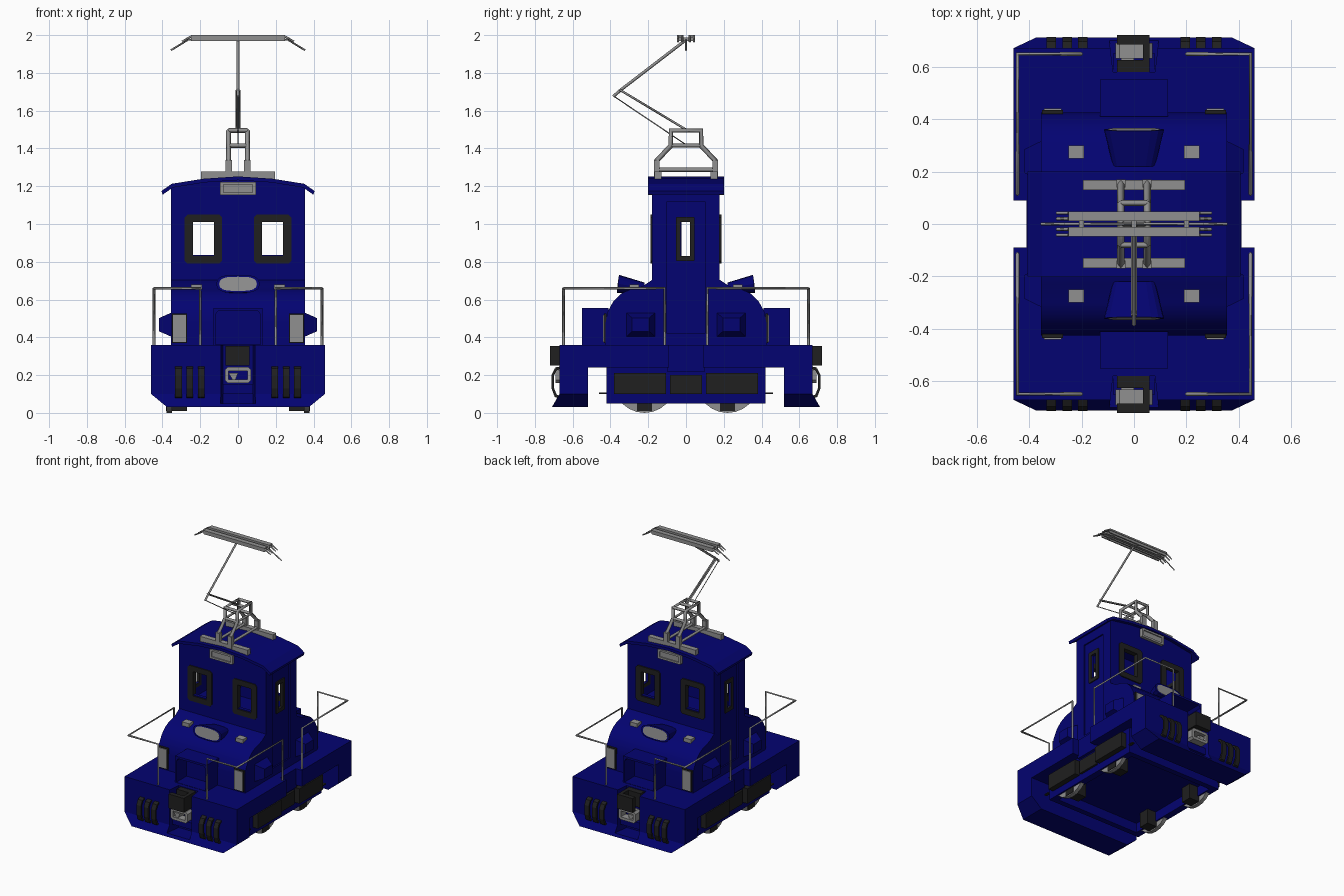
import bpy, bmesh, math

if "Cube" in bpy.data.objects:
    bpy.data.objects.remove(bpy.data.objects["Cube"])


def material(name, c):
    m = bpy.data.materials.new(name)
    m.diffuse_color = (*c, 1)
    m.use_nodes = True
    m.node_tree.nodes["Principled BSDF"].inputs["Base Color"].default_value = m.diffuse_color
    return m


BLUE = material("navy blue paint", (0.001, 0.001, 0.165))
DARK = material("black rubber", (0.014, 0.014, 0.014))
GREY = material("grey metal", (0.28, 0.28, 0.28))


# ---------- helpers ----------
def loft(name, rings, mat, smooth=False):
    """Solid through rings of 3D points with the same point count."""
    bm = bmesh.new()
    rs = [[bm.verts.new(p) for p in r] for r in rings]
    n = len(rs[0])
    for a, b in zip(rs, rs[1:]):
        for i in range(n):
            j = (i + 1) % n
            bm.faces.new((a[i], a[j], b[j], b[i]))
    bm.faces.new(rs[0])
    bm.faces.new(rs[-1])
    bmesh.ops.recalc_face_normals(bm, faces=bm.faces)
    me = bpy.data.meshes.new(name)
    bm.to_mesh(me)
    bm.free()
    me.materials.append(mat)
    ob = bpy.data.objects.new(name, me)
    bpy.context.collection.objects.link(ob)
    if smooth:
        pick(ob)
        bpy.ops.object.shade_smooth_by_angle(angle=math.radians(35))
    return ob


def pick(ob):
    bpy.ops.object.select_all(action='DESELECT')
    ob.select_set(True)
    bpy.context.view_layer.objects.active = ob


def prism(name, pts, axis, a, b, mat, smooth=False):
    """2D profile extruded along x, y or z from a to b."""
    put = {'x': lambda p, t: (t, p[0], p[1]), 'y': lambda p, t: (p[0], t, p[1]),
           'z': lambda p, t: (p[0], p[1], t)}[axis]
    return loft(name, [[put(p, t) for p in pts] for t in (a, b)], mat, smooth)


def rect(cx, cy, w, h):
    return [(cx - w, cy - h), (cx + w, cy - h), (cx + w, cy + h), (cx - w, cy + h)]


def box(name, x0, x1, y0, y1, z0, z1, mat):
    return prism(name, [(x0, y0), (x1, y0), (x1, y1), (x0, y1)], 'z', z0, z1, mat)


def cut(ob, cutter):
    cutter.hide_render = True
    m = ob.modifiers.new("cut", 'BOOLEAN')
    m.operation = 'DIFFERENCE'
    m.solver = 'EXACT'
    m.object = cutter
    pick(ob)
    bpy.ops.object.modifier_apply(modifier="cut")
    bpy.data.objects.remove(cutter)


def rod(name, pts, r, mat):
    """Square-section bar along a polyline."""
    cu = bpy.data.curves.new(name, 'CURVE')
    cu.dimensions = '3D'
    sp = cu.splines.new('POLY')
    sp.points.add(len(pts) - 1)
    for p, q in zip(sp.points, pts):
        p.co = (*q, 1)
    cu.bevel_depth = r
    cu.bevel_resolution = 0
    cu.use_fill_caps = True
    cu.materials.append(mat)
    ob = bpy.data.objects.new(name, cu)
    bpy.context.collection.objects.link(ob)
    pick(ob)
    bpy.ops.object.convert(target='MESH')


def frame(name, axis, cx, cz, w, h, iw, ih, a, b, mat, c=0.015):
    """Rectangular ring with clipped corners."""
    out = [(cx - w + c, cz - h), (cx + w - c, cz - h), (cx + w, cz - h + c), (cx + w, cz + h - c),
           (cx + w - c, cz + h), (cx - w + c, cz + h), (cx - w, cz + h - c), (cx - w, cz - h + c)]
    ob = prism(name, out, axis, a, b, mat)
    cut(ob, prism("cutter", rect(cx, cz, iw, ih), axis, min(a, b) - .1, max(a, b) + .1, mat))


# ---------- underframe (open below), wheels, side boxes ----------
under = box("underframe", -.39, .39, -.42, .42, .05, .25, BLUE)
cut(under, box("cutter", -.34, .34, -.38, .38, -.1, .12, BLUE))
box("deck_middle", -.41, .41, -.1, .1, .22, .36, BLUE)
for sx in (1, -1):
    box("middle_side_box", sx * .38, sx * .405, -.085, .085, .1, .2, DARK)
    for sy in (1, -1):
        box("side_box", sx * .38, sx * .43, sy * .105, sy * .38, .1, .21, DARK)
        box("step_pin", sx * .38, sx * .4, sy * .42, sy * .46, .1, .107, DARK)
        wheel = [(sy * .22 + .165 * math.cos(t * math.pi / 12), .165 + .165 * math.sin(t * math.pi / 12))
                 for t in range(24)]
        prism("wheel", wheel, 'x', sx * .35, sx * .378, GREY)
        box("axle_box", sx * .27, sx * .382, sy * .18, sy * .26, .01, .13, DARK)

# ---------- cab with see-through windows ----------
cab = prism("cab", [(-.355, .3), (.355, .3), (.355, 1.2), (.15, 1.235), (-.15, 1.235), (-.355, 1.2)],
            'y', -.18, .178, BLUE)
cut(cab, box("cutter", -.33, .33, -.155, .153, .74, 1.19, BLUE))
for sx in (1, -1):
    cut(cab, box("cutter", sx * .345, sx * .4, -.1, .1, .42, 1.12, BLUE))
    cut(cab, box("cutter", sx * .125, sx * .24, -.3, .3, .835, 1.015, BLUE))
cut(cab, box("cutter", -.5, .5, -.025, .025, .83, 1.01, BLUE))
for sx in (1, -1):
    frame("side_window_frame", 'x', -.004, .92, .048, .117, .025, .09, sx * .328, sx * .353, DARK, .003)
    for sy in (1, -1):
        frame("end_window_frame", 'y', sx * .183, .92, .099, .13, .056, .09, sy * .15, sy * .187, DARK)

# arched roof
arch = [(-.405, 1.175), (-.35, 1.213), (-.18, 1.24), (0, 1.252), (.18, 1.24), (.35, 1.213), (.405, 1.175)]
prism("roof", arch + [(x * .985, z - .02) for x, z in reversed(arch)], 'y', -.2, .2, BLUE)

for sy in (1, -1):
    def fl(v):
        return sy * v
    # end block with flared lower edge and coupler notch
    rings = [[(-x, fl(y), z), (x, fl(y), z), (x, fl(.52), z), (-x, fl(.52), z)]
             for x, y, z in ((.375, .71, .03), (.46, .67, .1), (.46, .67, .36))]
    block = loft("end_block", rings, BLUE)
    cut(block, prism("cutter", [(-.08, fl(.58)), (.08, fl(.58)), (.105, fl(.8)), (-.105, fl(.8))],
                     'z', .05, .5, BLUE))
    box("deck", -.46, .46, fl(.09), fl(.53), .24, .36, BLUE)

    # coupler: C-shaped head, link and hook
    head = box("coupler_head", -.065, .06, fl(.58), fl(.72), .25, .355, DARK)
    cut(head, box("cutter", -.1, .035, fl(.625), fl(.685), .2, .4, DARK))
    frame("coupler_link", 'y', 0, .2, .07, .042, .05, .022, fl(.63), fl(.69), GREY)
    prism("coupler_hook", [(-.05, .21), (0, .21), (-.02, .16)], 'y', fl(.6), fl(.68), GREY)
    box("coupler_plate", -.08, .08, fl(.57), fl(.65), .1, .15, BLUE)

    # hood with rounded shoulder, and an open-fronted box before it
    hood = [(.1, .3), (.425, .3), (.425, .48), (.415, .535), (.385, .59), (.345, .63),
            (.3, .652), (.23, .67), (.178, .705), (.1, .705)]
    prism("hood", [(fl(y), z) for y, z in hood], 'x', -.355, .355, BLUE, True)
    hood_box = box("hood_box", -.13, .13, fl(.41), fl(.55), .35, .555, BLUE)
    cut(hood_box, prism("cutter", [(-.12, .362), (.12, .362), (.12, .52), (.105, .54), (-.105, .54), (-.12, .52)],
                        'y', fl(.43), fl(.6), BLUE))

    # central headlamp: oval horn and lens
    def oval(w, h, y, z, tilt):
        return [(w * math.copysign(abs(math.cos(a)) ** .6, math.cos(a)),
                 fl(y - tilt * math.sin(a)), z + h * math.copysign(abs(math.sin(a)) ** .8, math.sin(a)))
                for a in (k * math.pi / 8 for k in range(16))]
    loft("headlamp_housing", [oval(.08, .03, .22, .66, 0), oval(.115, .048, .36, .683, .005)], BLUE)
    loft("headlamp_lens", [oval(.1, .038, .355, .683, .005), oval(.1, .038, .3615, .683, .005)], GREY)

    # roof lamp and roof bar
    frame("roof_lamp_frame", 'y', 0, 1.188, .095, .034, .078, .02, fl(.17), fl(.2), GREY, .004)
    box("roof_lamp_lens", -.08, .08, fl(.17), fl(.192), 1.165, 1.21, GREY)
    box("roof_bar", -.195, .195, fl(.13), fl(.168), 1.235, 1.277, GREY)

    for sx in (1, -1):
        # low lamps, hood-top lamps, tapered side vents
        box("lamp_rim", sx * .27, sx * .35, fl(.42), fl(.435), .37, .525, DARK)
        box("lamp_lens", sx * .276, sx * .344, fl(.42), fl(.44), .376, .519, GREY)
        box("hood_top_lamp", sx * .19, sx * .25, fl(.25), fl(.3), .64, .68, GREY)
        loft("side_vent", [[(sx * x, fl(.24) + a, .467 + b) for a, b in rect(0, 0, w, h)]
                           for x, w, h in ((.35, .078, .065), (.418, .045, .035))], BLUE)
        # curved bumper bars, hollow behind
        for x in (.195, .255, .315):
            bow = [(.66, .07), (.695, .085), (.712, .13), (.712, .2), (.695, .235), (.66, .25),
                   (.66, .238), (.685, .225), (.699, .197), (.699, .133), (.685, .097), (.66, .083)]
            prism("bumper_bar", [(fl(y), z) for y, z in bow], 'x', sx * (x - .018), sx * (x + .018), DARK)
        # corner handrail
        rod("handrail", [(sx * .2, fl(.648), .35), (sx * .2, fl(.648), .66), (sx * .444, fl(.648), .66),
                         (sx * .444, fl(.113), .66), (sx * .444, fl(.113), .35)], .0075, GREY)

# ---------- pantograph ----------
for sx in (1, -1):
    x = sx * .05
    half = [(.155, 1.25), (.155, 1.335), (.08, 1.415), (.08, 1.495)]
    rod("pantograph_side_frame", [(x, -y, z) for y, z in half] + [(x, y, z) for y, z in reversed(half)],
        .014, GREY)
    rod("pantograph_mid_rail", [(x, -.08, 1.415), (x, .08, 1.415)], .01, GREY)
    rod("pantograph_low_rail", [(x, -.155, 1.287), (x, .155, 1.287)], .012, GREY)
    for y in (-.155, .155):
        box("pantograph_foot", x - .017, x + .017, y - .015, y + .015, 1.25, 1.34, GREY)
for y in (-.08, .08):
    for z in (1.415, 1.495):
        rod("pantograph_cross_bar", [(-.05, y, z), (.05, y, z)], .012, GREY)
rod("pantograph_pivot", [(-.05, 0, 1.495), (.05, 0, 1.495)], .012, GREY)
for x in (-.006, .006):
    rod("lower_arm", [(x, 0, 1.5), (x, -.35, 1.71)], .006, GREY)
rod("lower_link", [(0, 0, 1.42), (0, -.38, 1.675)], .003, GREY)
rod("upper_arm", [(0, -.385, 1.675), (0, -.345, 1.71), (0, 0, 1.975)], .008, GREY)
for sy in (1, -1):
    box("contact_strip", -.25, .25, sy * .012, sy * .048, 1.988, 2.0, GREY)
    for y in (.016, .04):
        box("strip_rib", -.25, .25, sy * y - .004, sy * y + .004, 1.97, 1.99, GREY)
    for sx in (1, -1):
        for y in (.02, .042):
            rod("strip_end", [(sx * .25, sy * y, 1.992), (sx * .295, sy * y, 1.965)], .006, GREY)
for x in (-.2, 0, .2):
    box("strip_bridge", x - .01, x + .01, -.04, .04, 1.97, 1.988, GREY)
rod("head_horn", [(-.355, 0, 1.92), (-.265, 0, 1.975), (.265, 0, 1.975), (.355, 0, 1.92)], .005, GREY)
